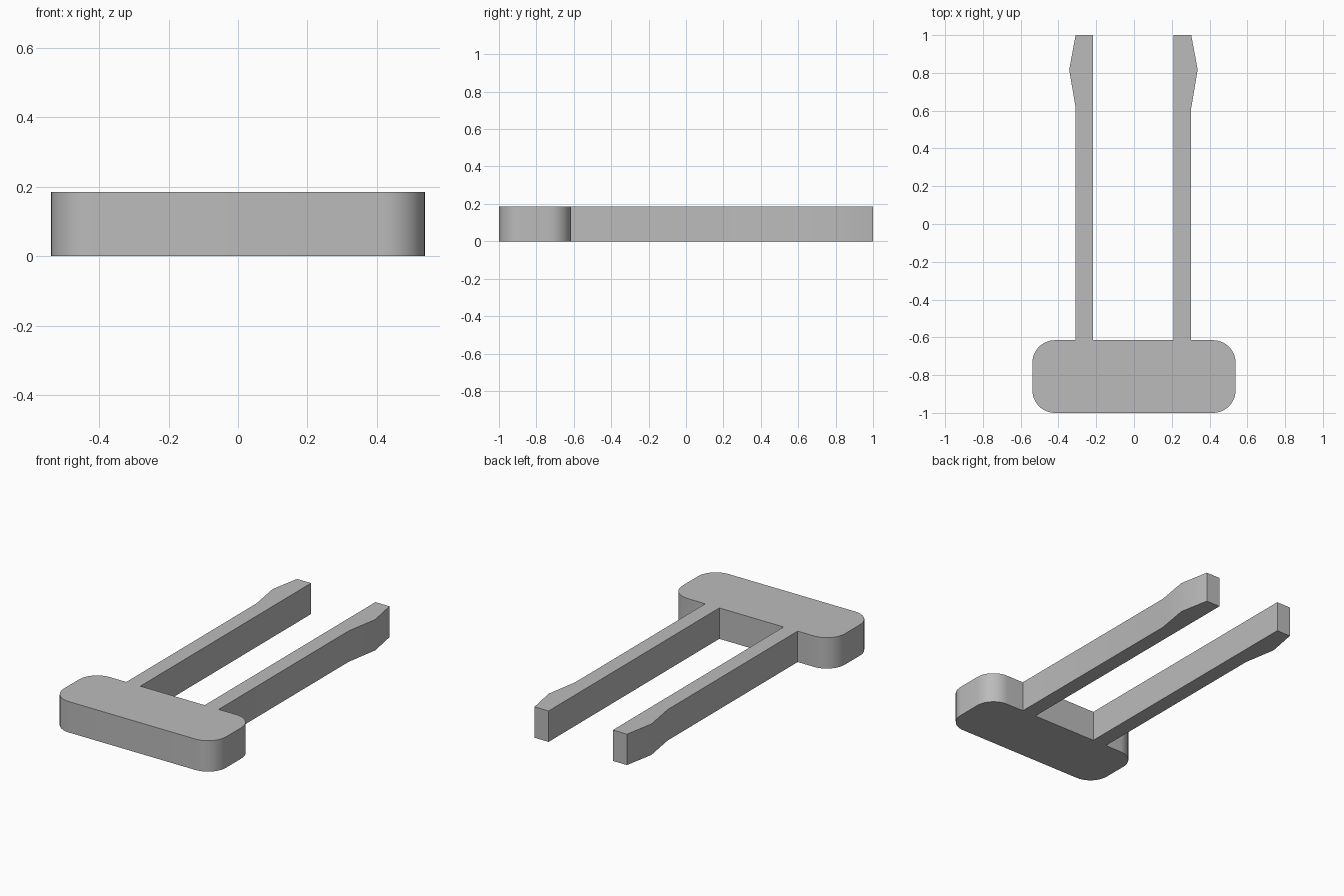
import bpy, bmesh, math

cube = bpy.data.objects.get("Cube")
if cube:
    bpy.data.objects.remove(cube, do_unlink=True)

HEIGHT = 0.185
HALF_WIDTH, FRONT, BACK, RADIUS = 0.538, -1.0, -0.615, 0.12
LEG_SHIFT = -0.003  # the pair of prongs sits slightly off centre

grey = bpy.data.materials.new("plain grey")
grey.use_nodes = True
colour = (0.5, 0.5, 0.5, 1)
grey.diffuse_color = colour
grey.node_tree.nodes["Principled BSDF"].inputs["Base Color"].default_value = colour


def corner(cy, start, steps=12):
    """Rounded corner of the handle, as a quarter circle."""
    cx = HALF_WIDTH - RADIUS
    angles = [start + math.pi / 2 * i / steps for i in range(steps + 1)]
    return [(cx + RADIUS * math.cos(a), cy + RADIUS * math.sin(a)) for a in angles]


# Handle corners, then one prong with its outward barb
handle = corner(FRONT + RADIUS, -math.pi / 2) + corner(BACK - RADIUS, 0)
prong = [(0.306, BACK), (0.306, 0.615), (0.34, 0.817),
         (0.306, 1.0), (0.213, 1.0), (0.213, BACK)]


def side(sign):
    return ([(sign * x, y) for x, y in handle]
            + [(sign * x + LEG_SHIFT, y) for x, y in prong])


# One closed outline, extruded to a solid clip
outline = side(1) + side(-1)[::-1]
bm = bmesh.new()
face = bm.faces.new([bm.verts.new((x, y, 0)) for x, y in outline])
result = bmesh.ops.extrude_face_region(bm, geom=[face])
top = [v for v in result["geom"] if isinstance(v, bmesh.types.BMVert)]
bmesh.ops.translate(bm, vec=(0, 0, HEIGHT), verts=top)
bmesh.ops.recalc_face_normals(bm, faces=bm.faces)

mesh = bpy.data.meshes.new("two_prong_clip")
bm.to_mesh(mesh)
bm.free()
mesh.materials.append(grey)
clip = bpy.data.objects.new("two_prong_clip", mesh)
bpy.context.collection.objects.link(clip)

bpy.ops.object.select_all(action="DESELECT")
clip.select_set(True)
bpy.context.view_layer.objects.active = clip
bpy.ops.object.shade_smooth_by_angle(angle=math.radians(30))
